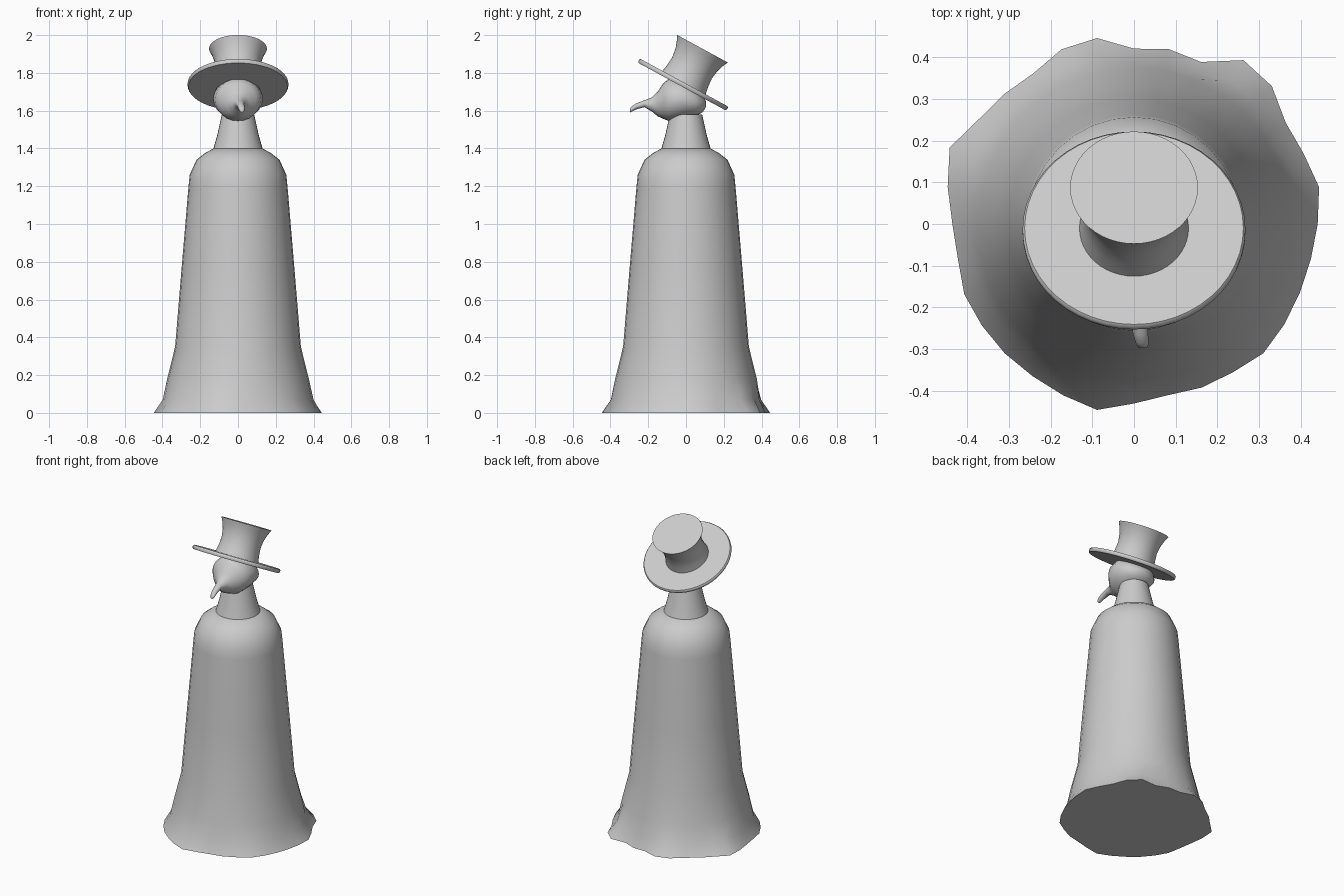
import bpy, bmesh, math
from mathutils import Matrix, Vector

if "Cube" in bpy.data.objects:
    bpy.data.objects.remove(bpy.data.objects["Cube"])

SEG = 32


def loft(name, rings, angle=40):
    """Skin a list of equal-length point rings, closed at both ends."""
    bm = bmesh.new()
    vr = [[bm.verts.new(p) for p in ring] for ring in rings]
    for a, b in zip(vr, vr[1:]):
        n = len(a)
        for i in range(n):
            bm.faces.new((a[i], a[(i + 1) % n], b[(i + 1) % n], b[i]))
    bm.faces.new(vr[0])
    bm.faces.new(vr[-1])
    bmesh.ops.recalc_face_normals(bm, faces=bm.faces)
    me = bpy.data.meshes.new(name)
    bm.to_mesh(me)
    bm.free()
    ob = bpy.data.objects.new(name, me)
    bpy.context.collection.objects.link(ob)
    bpy.ops.object.select_all(action='DESELECT')
    ob.select_set(True)
    bpy.context.view_layer.objects.active = ob
    bpy.ops.object.shade_smooth_by_angle(angle=math.radians(angle))
    return ob


def circle(r, z, n=SEG):
    """Level ring; r is one radius or a list with one radius per corner."""
    rad = r if isinstance(r, list) else [r] * n
    return [Vector((rad[i] * math.cos(2 * math.pi * i / n),
                    rad[i] * math.sin(2 * math.pi * i / n), z)) for i in range(n)]


# Robe: ragged hem, long taper, rounded shoulders
hem = [.44, .452, .44, .437, .467, .472, .42, .427,
       .42, .454, .453, .434, .44, .449, .478, .455,
       .435, .43, .44, .438, .438, .438, .444, .454,
       .43, .418, .424, .427, .438, .433, .43, .432]
low = [.40 + (r - .44) * .4 for r in hem]
robe = [circle(hem, 0), circle(low, .07)]
robe += [circle(r, z) for r, z in [(.375, .18), (.333, .35), (.30, .75), (.262, 1.2),
                                   (.256, 1.26), (.22, 1.34), (.175, 1.375), (.13, 1.40)]]
loft("robe", robe, 50)

# Neck collar
loft("neck", [circle(r, z) for r, z in [(.133, 1.39), (.11, 1.47), (.09, 1.56), (.085, 1.58)]])

# Masked head drawn out into a hooked beak: (y, z, half width, half height, x shift)
sections = [(.107, 1.635, .02, .012, 0), (.09, 1.635, .075, .042, 0), (.05, 1.645, .115, .075, 0),
            (-.02, 1.663, .132, .108, 0), (-.09, 1.657, .120, .112, 0), (-.12, 1.651, .095, .094, 0),
            (-.15, 1.635, .06, .065, .002), (-.18, 1.633, .035, .038, .006),
            (-.22, 1.637, .022, .018, .011), (-.265, 1.622, .018, .016, .016),
            (-.288, 1.608, .015, .014, .02), (-.297, 1.600, .010, .009, .021)]
head = []
for y, z, w, h, dx in sections:
    head.append([Vector((dx + p.x * w, y, z + p.y * h)) for p in circle(1, 0, 24)])
loft("beaked_head", head, 60)

# Hat, tipped back: brim disc and waisted crown
tilt = Matrix.Translation((0, -.016, 1.738)) @ Matrix.Rotation(math.radians(-28.5), 4, 'X')


def hat_part(name, profile):
    loft(name, [[tilt @ p for p in circle(r, z, 48)] for r, z in profile])


hat_part("hat_brim", [(.262, -.012), (.267, -.004), (.267, .006), (.262, .012)])
hat_part("hat_crown", [(.132, .005), (.123, .05), (.119, .10), (.126, .15), (.140, .19), (.153, .216)])
